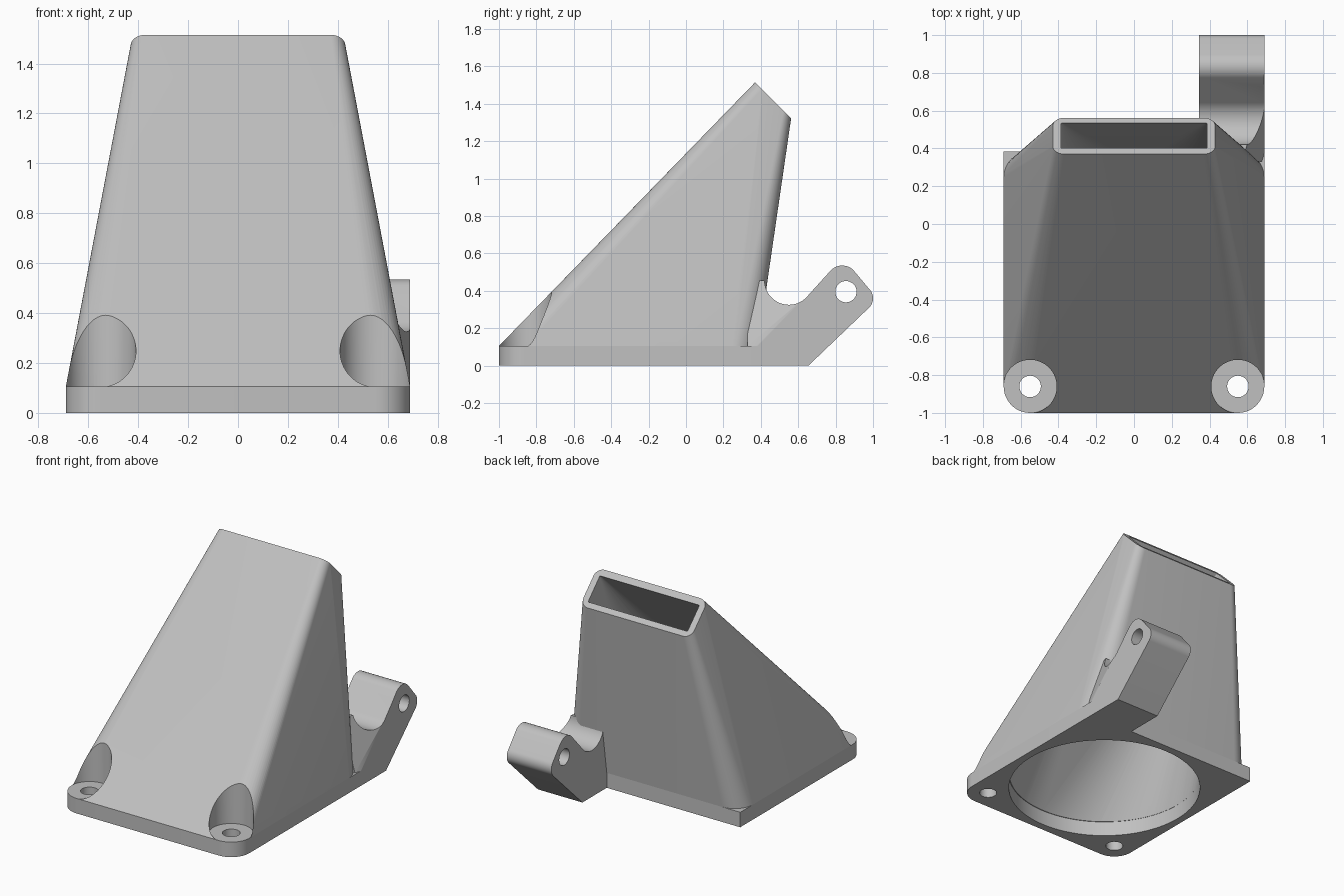
import bpy, bmesh, math
from mathutils import Vector, Matrix

if "Cube" in bpy.data.objects:
    bpy.data.objects.remove(bpy.data.objects["Cube"], do_unlink=True)

HALF, FRONT, BACK, PLATE = 0.69, -1.0, 0.385, 0.105
MID = (FRONT + BACK) / 2
BOSS_X, BOSS_Y, BOSS_R = 0.55, -0.86, 0.14
PIN_R = 0.057

grey = bpy.data.materials.new("light grey plastic")
grey.use_nodes = True
colour = (0.53, 0.53, 0.53, 1)
grey.diffuse_color = colour
grey.node_tree.nodes["Principled BSDF"].inputs["Base Color"].default_value = colour


def add_object(name, bm):
    bmesh.ops.recalc_face_normals(bm, faces=bm.faces[:])
    mesh = bpy.data.meshes.new(name)
    bm.to_mesh(mesh)
    bm.free()
    mesh.materials.append(grey)
    ob = bpy.data.objects.new(name, mesh)
    bpy.context.collection.objects.link(ob)
    return ob


def arc(cx, cy, r, start, end, n=12):
    angles = [math.radians(start + (end - start) * i / n) for i in range(n + 1)]
    return [(cx + r * math.cos(a), cy + r * math.sin(a)) for a in angles]


def rounded_rect(w, d, radii):
    """Outline with half sizes w, d; radii go counter-clockwise from +x +y."""
    pts = []
    for i, (sx, sy) in enumerate([(1, 1), (-1, 1), (-1, -1), (1, -1)]):
        r = radii[i]
        if r == 0:
            pts.append((sx * w, sy * d))
        else:
            pts += arc(sx * (w - r), sy * (d - r), r, i * 90, i * 90 + 90)
    return pts


def extrude(name, points, offset):
    """Prism from a closed ring of 3D points."""
    bm = bmesh.new()
    face = bm.faces.new([bm.verts.new(p) for p in points])
    res = bmesh.ops.extrude_face_region(bm, geom=[face], use_keep_orig=True)
    verts = [g for g in res["geom"] if isinstance(g, bmesh.types.BMVert)]
    bmesh.ops.translate(bm, verts=verts, vec=offset)
    return add_object(name, bm)


def hull(name, points):
    bm = bmesh.new()
    for p in points:
        bm.verts.new(p)
    bmesh.ops.convex_hull(bm, input=bm.verts[:])
    bmesh.ops.delete(bm, geom=[v for v in bm.verts if not v.link_faces], context='VERTS')
    return add_object(name, bm)


def cylinder(name, r, depth, centre, axis='Z', segments=64):
    bm = bmesh.new()
    turn = Matrix.Rotation(math.pi / 2, 4, 'Y') if axis == 'X' else Matrix()
    bmesh.ops.create_cone(bm, cap_ends=True, segments=segments, radius1=r, radius2=r,
                          depth=depth, matrix=Matrix.Translation(centre) @ turn)
    return add_object(name, bm)


def cut(ob, cutters):
    for c in cutters:
        c.hide_render = True
        mod = ob.modifiers.new("cut", 'BOOLEAN')
        mod.operation, mod.solver, mod.object = 'DIFFERENCE', 'EXACT', c
    bpy.context.view_layer.update()
    graph = bpy.context.evaluated_depsgraph_get()
    mesh = bpy.data.meshes.new_from_object(ob.evaluated_get(graph))
    ob.modifiers.clear()
    ob.data = mesh
    for c in cutters:
        bpy.data.objects.remove(c, do_unlink=True)
    bpy.ops.object.select_all(action='DESELECT')
    ob.select_set(True)
    bpy.context.view_layer.objects.active = ob
    bpy.ops.object.shade_smooth_by_angle(angle=math.radians(30))


# Tilted outlet frame
top_edge, low_edge = Vector((0, 0.37, 1.515)), Vector((0, 0.562, 1.322))
outlet_mid = (top_edge + low_edge) / 2
outlet_up = (top_edge - low_edge).normalized()
outlet_out = Vector((1, 0, 0)).cross(outlet_up)
if outlet_out.y < 0:
    outlet_out.negate()
outlet_half = (top_edge - low_edge).length / 2


def outlet_ring(w, d, r, push=0.0):
    return [outlet_mid + Vector((u, 0, 0)) + outlet_up * v + outlet_out * push
            for u, v in rounded_rect(w, d, [r] * 4)]


# Mounting plate: rounded front corners, round inlet, two screw holes
depth = (BACK - FRONT) / 2
outline = rounded_rect(HALF, depth, [0, 0, BOSS_R, BOSS_R])
plate = extrude("mounting_plate", [(x, y + MID, 0) for x, y in outline], (0, 0, PLATE))
cut(plate, [cylinder("inlet_cutter", 0.638, 1, (0, MID, 0), segments=96)]
    + [cylinder("screw_cutter", PIN_R, 1, (s * BOSS_X, BOSS_Y, 0), segments=32)
       for s in (-1, 1)])

# Tapered duct, hollowed from round inlet to rectangular outlet
base = [(x, y + MID, PLATE) for x, y in rounded_rect(HALF, depth, [BOSS_R] * 4)]
duct = hull("tapered_duct", base + outlet_ring(0.43, outlet_half, 0.06))
inlet = [(x, y + MID, PLATE - 0.005) for x, y in arc(0, 0, 0.638, 0, 356.25, 95)]
wall = 0.046
cavity = hull("cavity_cutter", inlet + outlet_ring(0.43 - wall, outlet_half - wall, 0, 0.01))
cut(duct, [cavity] + [cylinder("boss_cutter", BOSS_R + 0.001, 1, (s * BOSS_X, BOSS_Y, 0.55))
                      for s in (-1, 1)])

# Hinge lug on the back, with a concave fillet against the duct
profile = [(BACK, 0), (0.655, 0)]
profile += arc(0.93, 0.36, 0.07, -45, 45)
profile += arc(0.835, 0.45, 0.085, 45, 135)
profile += arc(0.55, 0.455, 0.13, -45, -180, 24)
profile += [(0.33, 0.455), (0.33, PLATE), (BACK, PLATE)]
lug = extrude("hinge_lug", [(0.345, y, z) for y, z in profile], (HALF - 0.345, 0, 0))

# Slanted outer face blending the lug into the duct side
bm = bmesh.new()
bm.from_mesh(lug.data)
bmesh.ops.bisect_plane(bm, geom=bm.verts[:] + bm.edges[:] + bm.faces[:], dist=1e-5,
                       plane_co=(HALF, 0.27, 0), plane_no=(1, -0.3, 0.3), clear_outer=True)
bmesh.ops.holes_fill(bm, edges=[e for e in bm.edges if e.is_boundary])
bmesh.ops.recalc_face_normals(bm, faces=bm.faces[:])
bm.to_mesh(lug.data)
bm.free()
cut(lug, [cylinder("pin_cutter", PIN_R, 1, (0.5, 0.855, 0.395), 'X', 32)])
